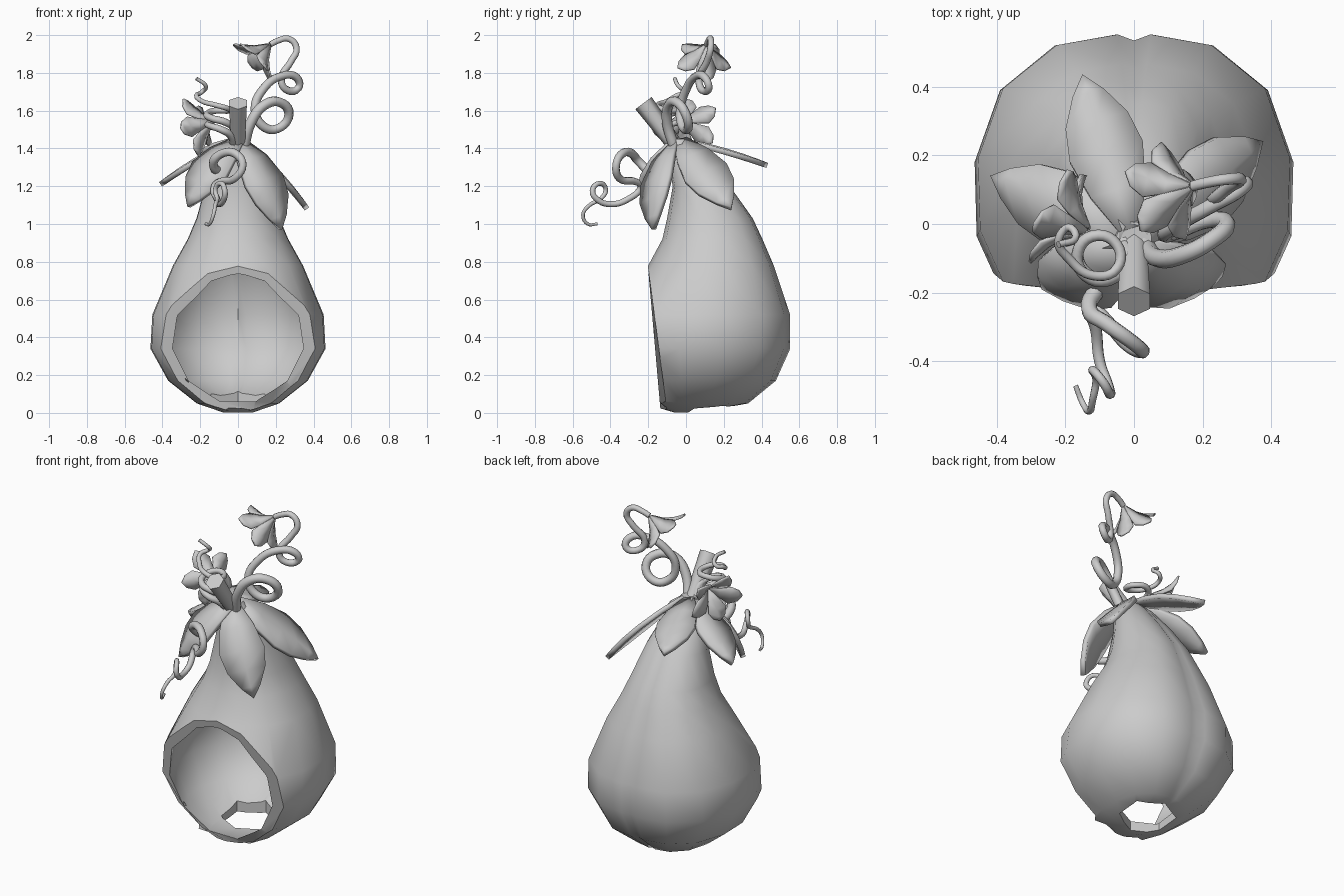
import bpy, bmesh, math
from mathutils import Vector, Matrix

if "Cube" in bpy.data.objects:
    bpy.data.objects.remove(bpy.data.objects["Cube"])

grey = bpy.data.materials.new("plain_grey")
grey.diffuse_color = (0.6, 0.6, 0.6, 1)
grey.use_nodes = True
grey.node_tree.nodes["Principled BSDF"].inputs["Base Color"].default_value = grey.diffuse_color


def make(name, bm, angle=40):
    bmesh.ops.recalc_face_normals(bm, faces=bm.faces)
    me = bpy.data.meshes.new(name)
    bm.to_mesh(me)
    bm.free()
    ob = bpy.data.objects.new(name, me)
    bpy.context.collection.objects.link(ob)
    me.materials.append(grey)
    smooth(ob, angle)
    return ob


def smooth(ob, angle):
    bpy.ops.object.select_all(action='DESELECT')
    ob.select_set(True)
    bpy.context.view_layer.objects.active = ob
    bpy.ops.object.shade_smooth_by_angle(angle=math.radians(angle))


# Two-lobed ring: (angle from the back seam, radius factor), mirrored
HALF = [(6, 1.02), (28, 1.07), (52, 1.08), (78, 1.035), (104, 1.03), (130, 1.04), (155, 1.02)]
RING = [(0, 0.975)] + HALF + [(180, 1)] + [(360 - a, k) for a, k in reversed(HALF)]


def gourd(name, rings):
    bm = bmesh.new()
    loops = []
    for z, cy, rx, ry in rings:
        loop = []
        for a, k in RING:
            t = math.radians(a)
            loop.append(bm.verts.new((k * rx * math.sin(t), cy + k * ry * math.cos(t), z)))
        loops.append(loop)
    n = len(RING)
    for lo, hi in zip(loops, loops[1:]):
        for i in range(n):
            bm.faces.new((lo[i], lo[(i + 1) % n], hi[(i + 1) % n], hi[i]))
    bm.faces.new(loops[0])
    bm.faces.new(loops[-1])
    return make(name, bm)


def cut(target, cutter):
    cutter.hide_render = True
    cutter.hide_set(True)
    m = target.modifiers.new("cut", 'BOOLEAN')
    m.operation = 'DIFFERENCE'
    m.solver = 'EXACT'
    m.object = cutter


# Hollow gourd body: (height, centre y, half width, half depth)
body = gourd("gourd_body", [
    (0.003, 0.0, 0.08, 0.065), (0.05, 0.05, 0.215, 0.275), (0.17, 0.075, 0.365, 0.395),
    (0.34, 0.08, 0.458, 0.465), (0.52, 0.095, 0.448, 0.45), (0.78, 0.13, 0.34, 0.33),
    (0.92, 0.138, 0.263, 0.263), (1.03, 0.125, 0.217, 0.225), (1.2, 0.08, 0.17, 0.15),
    (1.36, 0.0, 0.11, 0.10), (1.45, -0.045, 0.05, 0.05)])
hollow = gourd("hollow_cutter", [
    (0.06, -0.01, 0.13, 0.18), (0.17, 0.06, 0.325, 0.32),
    (0.34, 0.08, 0.415, 0.415), (0.52, 0.095, 0.405, 0.405), (0.73, 0.13, 0.315, 0.335), (0.80, 0.14, 0.28, 0.27),
    (0.92, 0.138, 0.21, 0.21), (1.03, 0.125, 0.165, 0.17), (1.2, 0.08, 0.115, 0.095), (1.33, 0.01, 0.06, 0.05)])

# Slanted slice that opens the front
TILT = math.radians(5)
bm = bmesh.new()
bmesh.ops.create_cube(bm, size=2)
bmesh.ops.translate(bm, verts=bm.verts, vec=(0, -1, 0))
bmesh.ops.transform(bm, verts=bm.verts, matrix=Matrix.Translation((0, -0.168, 0.39)) @ Matrix.Rotation(TILT, 4, 'X'))
front_cutter = make("front_cutter", bm)

# Hexagonal drain hole in the floor
bm = bmesh.new()
bmesh.ops.create_cone(bm, cap_ends=True, segments=6, radius1=0.165, radius2=0.165, depth=0.5)
bmesh.ops.scale(bm, verts=bm.verts, vec=(1, 0.9, 1))
bmesh.ops.translate(bm, verts=bm.verts, vec=(0, 0.12, 0.05))
hole_cutter = make("hole_cutter", bm)
cutters = (hollow, front_cutter, hole_cutter)
for c in cutters:
    cut(body, c)
dg = bpy.context.evaluated_depsgraph_get()
body_mesh = bpy.data.meshes.new_from_object(body.evaluated_get(dg))
body.modifiers.clear()
body.data = body_mesh
for c in cutters:
    bpy.data.objects.remove(c)

# Slope the rim back towards its outer edge
bm = bmesh.new()
bm.from_mesh(body_mesh)
for v in bm.verts:
    x, y, z = v.co
    on_cut = abs(y + 0.168 + (z - 0.39) * math.tan(TILT)) < 0.004
    if on_cut and math.hypot(x, z - 0.385) > 0.363:
        v.co = (x * 1.03, y + 0.035 * max(0, 1 - z / 0.78), z - (0.012 if z < 0.04 else 0))
bm.to_mesh(body_mesh)
bm.free()
smooth(body, 40)
# Crease the back seam
sharp = body_mesh.attributes.get("sharp_edge") or body_mesh.attributes.new("sharp_edge", 'BOOLEAN', 'EDGE')
for e in body_mesh.edges:
    if all(abs(body_mesh.vertices[i].co.x) < 0.001 and body_mesh.vertices[i].co.y > 0 for i in e.vertices):
        sharp.data[e.index].value = True

# Cut stem
bm = bmesh.new()
a, b = Vector((0, -0.03, 1.38)), Vector((0, -0.225, 1.64))
bmesh.ops.create_cone(bm, cap_ends=True, segments=6, radius1=0.04, radius2=0.054, depth=(b - a).length)
bmesh.ops.transform(bm, verts=bm.verts, matrix=Matrix.Translation((a + b) / 2) @ (b - a).to_track_quat('Z', 'Y').to_matrix().to_4x4())
make("stem", bm, 65)


# Pointed blade with a folded midrib, used for leaves and petals
def blade(name, base, tip, half_width, side, bulge, fold, thick, shape):
    base, tip, side = Vector(base), Vector(tip), Vector(side)
    d = (tip - base).normalized()
    side = (side - d * side.dot(d)).normalized()
    normal = side.cross(d)
    bm = bmesh.new()
    rows = []
    for t, w in shape:
        c = base.lerp(tip, t) + normal * bulge * 4 * t * (1 - t)
        w *= half_width
        if w == 0:
            rows.append([bm.verts.new(c)])
        else:
            rows.append([bm.verts.new(c + side * s * w - normal * abs(s) * w * fold) for s in (-1, 0, 1)])
    for p, q in zip(rows, rows[1:]):
        for i in range(2):
            if len(q) == 1:
                bm.faces.new((p[i], p[i + 1], q[0]))
            else:
                bm.faces.new((p[i], p[i + 1], q[i + 1], q[i]))
    ob = make(name, bm, 30)
    m = ob.modifiers.new("thickness", 'SOLIDIFY')
    m.thickness = thick
    m.offset = 0
    return ob


LEAF = [(0, 0.3), (0.25, 0.75), (0.5, 1), (0.7, 0.85), (0.88, 0.42), (1, 0)]
PETAL = [(0, 0.15), (0.35, 0.6), (0.65, 1), (0.88, 0.65), (1, 0)]

# Crown of leaves round the neck: tip, half width, side direction, bulge, fold
for name, tip, w, side, bulge, fold in [
        ("back_leaf", (-0.15, 0.43, 1.31), 0.11, (1, 0, 0), 0.012, 0.06),
        ("left_leaf", (-0.41, 0.14, 1.21), 0.11, (0, 1, 0), 0.012, 0.06),
        ("right_leaf", (0.365, 0.24, 1.08), 0.125, (0, 1, 0), 0.02, 0.06),
        ("front_right_leaf", (0.225, -0.17, 0.97), 0.125, (-0.85, -0.53, 0), 0.065, 0.12),
        ("front_left_leaf", (-0.26, -0.18, 1.09), 0.125, (-0.85, 0.53, 0), 0.055, 0.12)]:
    base = Vector((tip[0] * 0.08 if tip[1] > 0 else 0, -0.05 + tip[1] * 0.08, 1.44))
    side = Vector(side)
    if side.cross(Vector(tip) - base).z < 0:
        side = -side
    blade(name, base, tip, w, side, bulge, fold, 0.028, LEAF)


# Five-petal trumpet flowers, first petal hanging down
def flower(name, apex, axis, length, spread, spin):
    apex, axis = Vector(apex), Vector(axis).normalized()
    u = Vector((0, 0, -1))
    u = (u - axis * u.dot(axis)).normalized()
    v = axis.cross(u)
    for i in range(5):
        t = math.radians(spin + 72 * i)
        out = u * math.cos(t) + v * math.sin(t)
        d = axis * math.cos(spread) + out * math.sin(spread)
        blade(f"{name}_petal_{i + 1}", apex + d * 0.01, apex + d * length, 0.055, axis.cross(out), -0.02, 0.2, 0.01, PETAL)


flower("top_flower", (0.17, 0.11, 1.95), (-0.6, -0.15, -0.6), 0.2, math.radians(50), 0)
flower("side_flower", (-0.13, -0.02, 1.545), (-0.65, 0.35, -0.2), 0.2, math.radians(55), 15)


# Curling vines: smooth tapering tubes through a few points
def vine(name, points, r0, r1):
    cu = bpy.data.curves.new(name, 'CURVE')
    cu.dimensions = '3D'
    cu.bevel_depth = 1
    cu.bevel_resolution = 2
    cu.resolution_u = 5
    cu.use_fill_caps = True
    sp = cu.splines.new('BEZIER')
    sp.bezier_points.add(len(points) - 1)
    for i, (bp, p) in enumerate(zip(sp.bezier_points, points)):
        bp.co = p
        bp.handle_left_type = bp.handle_right_type = 'AUTO'
        bp.radius = r0 + (r1 - r0) * i / (len(points) - 1)
    cu.materials.append(grey)
    bpy.context.collection.objects.link(bpy.data.objects.new(name, cu))


vine("tall_vine", [
    (0.03, -0.06, 1.4), (0.07, -0.1, 1.54), (0.14, -0.09, 1.63), (0.22, -0.05, 1.645), (0.27, 0, 1.58),
    (0.21, 0.01, 1.505), (0.13, -0.02, 1.52), (0.09, -0.03, 1.61), (0.13, 0, 1.71), (0.22, 0.05, 1.78),
    (0.31, 0.1, 1.775), (0.32, 0.12, 1.72), (0.25, 0.08, 1.715), (0.23, 0.07, 1.77), (0.28, 0.11, 1.86),
    (0.31, 0.13, 1.93), (0.27, 0.13, 1.98), (0.21, 0.12, 1.97), (0.17, 0.11, 1.95)], 0.028, 0.016)
vine("side_vine", [
    (-0.02, -0.06, 1.4), (-0.04, -0.13, 1.47), (-0.09, -0.16, 1.5), (-0.15, -0.13, 1.52),
    (-0.16, -0.07, 1.53), (-0.13, -0.02, 1.545)], 0.022, 0.014)
vine("thin_tendril", [
    (-0.03, -0.05, 1.42), (-0.02, -0.1, 1.5), (-0.07, -0.16, 1.54), (-0.14, -0.15, 1.56), (-0.165, -0.09, 1.58),
    (-0.12, -0.035, 1.6), (-0.05, -0.06, 1.6), (-0.05, -0.13, 1.61), (-0.12, -0.15, 1.63), (-0.19, -0.1, 1.65),
    (-0.22, -0.05, 1.68), (-0.19, -0.01, 1.7), (-0.17, -0.04, 1.73), (-0.22, -0.06, 1.77)], 0.021, 0.01)
vine("front_vine", [
    (0, -0.07, 1.41), (-0.1, -0.18, 1.28), (-0.13, -0.25, 1.33), (-0.08, -0.29, 1.375), (-0.01, -0.34, 1.37),
    (0.025, -0.37, 1.31), (-0.02, -0.35, 1.24), (-0.09, -0.27, 1.225), (-0.125, -0.24, 1.2), (-0.11, -0.31, 1.13),
    (-0.1, -0.4, 1.105), (-0.075, -0.47, 1.13), (-0.07, -0.495, 1.175), (-0.09, -0.46, 1.215), (-0.12, -0.425, 1.185),
    (-0.11, -0.45, 1.135), (-0.12, -0.51, 1.1), (-0.13, -0.545, 1.05), (-0.15, -0.52, 1.0), (-0.17, -0.47, 1.0)], 0.026, 0.008)
